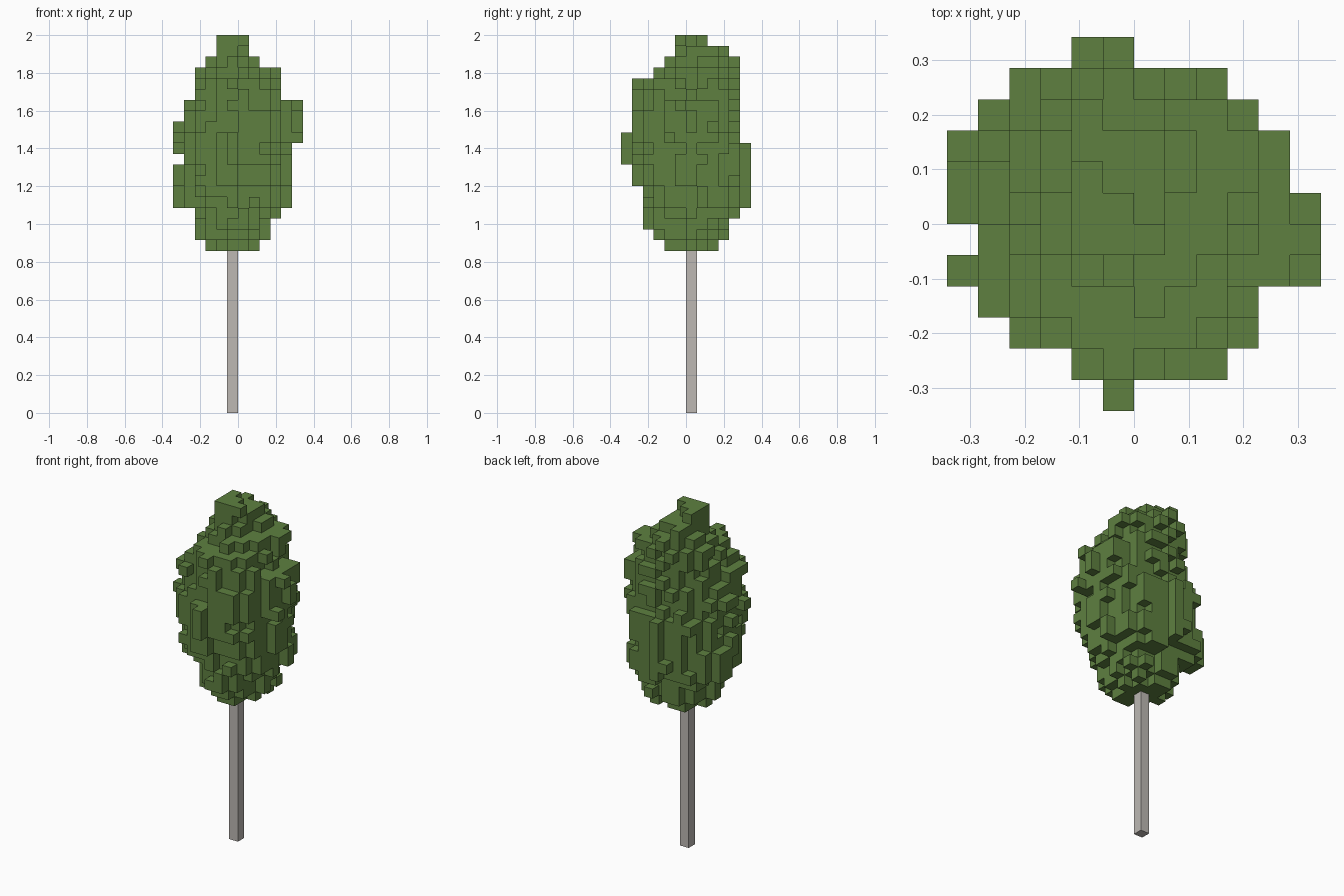
import bpy
import bmesh
import random
from mathutils import Vector

random.seed(7)
cube = bpy.data.objects.get("Cube")
if cube:
    bpy.data.objects.remove(cube, do_unlink=True)

UNIT = 2 / 35          # edge length of one block
TRUNK_HEIGHT = 15      # blocks below the crown
LAYERS = 20

# Crown outline, block by block: low and high limit of each layer, top to bottom
X_LOW = [-2, -2, -3, -4, -4, -4, -5, -5, -6, -6, -6, -5, -6, -6, -6, -6, -4, -4, -4, -3]
X_HIGH = [1, 1, 2, 4, 4, 4, 6, 6, 6, 6, 5, 5, 5, 5, 5, 5, 4, 3, 3, 2]
Y_LOW = [-1, -1, -2, -3, -5, -5, -5, -5, -5, -6, -6, -6, -5, -5, -4, -4, -4, -4, -3, -2]
Y_HIGH = [2, 4, 5, 5, 5, 5, 5, 5, 5, 5, 6, 6, 6, 6, 6, 6, 5, 4, 4, 3]
# Footprint: x limits of each row, from y = -6 to y = 5
ROW_LOW = [-1, -2, -4, -5, -6, -6, -6, -6, -6, -5, -4, -2]
ROW_HIGH = [2, 3, 4, 4, 6, 6, 6, 5, 5, 4, 4, 1]

DIRECTIONS = [(1, 0, 0), (-1, 0, 0), (0, 1, 0), (0, -1, 0), (0, 0, 1), (0, 0, -1)]


def material(name, colour):
    mat = bpy.data.materials.new(name)
    mat.use_nodes = True
    mat.diffuse_color = colour
    mat.node_tree.nodes["Principled BSDF"].inputs["Base Color"].default_value = colour
    return mat


def step(cell, direction):
    return tuple(c + d for c, d in zip(cell, direction))


def inside(cell):
    """True when the block lies within the crown outline."""
    x, y, z = cell
    i = TRUNK_HEIGHT + LAYERS - 1 - z
    if not (0 <= i < LAYERS and -6 <= y < 6):
        return False
    return (X_LOW[i] <= x < X_HIGH[i] and Y_LOW[i] <= y < Y_HIGH[i]
            and ROW_LOW[y + 6] <= x < ROW_HIGH[y + 6])


def build_blocks(name, cells, mat):
    """Outer skin of a set of blocks, with flat areas merged."""
    bm = bmesh.new()
    for cell in cells:
        centre = Vector(cell) + Vector((0.5, 0.5, 0.5))
        for direction in DIRECTIONS:
            if step(cell, direction) in cells:
                continue
            n = Vector(direction)
            u = Vector((n.y, n.z, n.x))
            v = n.cross(u)
            corners = [(-1, -1), (1, -1), (1, 1), (-1, 1)]
            bm.faces.new([bm.verts.new((centre + (n + a * u + b * v) / 2) * UNIT)
                          for a, b in corners])
    bmesh.ops.remove_doubles(bm, verts=bm.verts, dist=UNIT / 100)
    bmesh.ops.dissolve_limit(bm, angle_limit=0.01, verts=bm.verts, edges=bm.edges)
    mesh = bpy.data.meshes.new(name)
    bm.to_mesh(mesh)
    bm.free()
    mesh.materials.append(mat)
    obj = bpy.data.objects.new(name, mesh)
    bpy.context.collection.objects.link(obj)
    return obj


# Solid oval core, slightly smaller than the outline
crown = set()
for i in range(LAYERS):
    z = TRUNK_HEIGHT + LAYERS - 1 - i
    cx, cy = (X_LOW[i] + X_HIGH[i]) / 2, (Y_LOW[i] + Y_HIGH[i]) / 2
    rx, ry = (X_HIGH[i] - X_LOW[i]) / 2 - 0.6, (Y_HIGH[i] - Y_LOW[i]) / 2 - 0.6
    for x in range(-6, 6):
        for y in range(-6, 6):
            dx, dy = (x + 0.5 - cx) / rx, (y + 0.5 - cy) / ry
            if dx * dx + dy * dy <= 1 and inside((x, y, z)):
                crown.add((x, y, z))

# Leaf tufts: small crosses of blocks scattered over the core
surface = sorted(c for c in crown if any(step(c, d) not in crown for d in DIRECTIONS))
tufts = random.sample(surface, len(surface) // 5)
for cell in tufts:
    crown.update(c for c in (step(cell, d) for d in DIRECTIONS) if inside(c))

# Tufts that reach the outline on all four sides of each layer
for i in range(LAYERS):
    z = TRUNK_HEIGHT + LAYERS - 1 - i
    mx, my = (X_LOW[i] + X_HIGH[i]) // 2, (Y_LOW[i] + Y_HIGH[i]) // 2
    shift = random.choice((-1, 0, 0))
    for x in range(X_LOW[i], X_HIGH[i]):
        if inside((x, my + shift, z)):
            crown.add((x, my + shift, z))
    for y in range(Y_LOW[i], Y_HIGH[i]):
        if inside((mx + shift, y, z)):
            crown.add((mx + shift, y, z))

build_blocks("crown", crown, material("leaf green", (0.112, 0.216, 0.051, 1)))

# Trunk: a single column of blocks
trunk = {(-1, 0, z) for z in range(TRUNK_HEIGHT)}
build_blocks("trunk", trunk, material("pale grey bark", (0.51, 0.485, 0.455, 1)))
